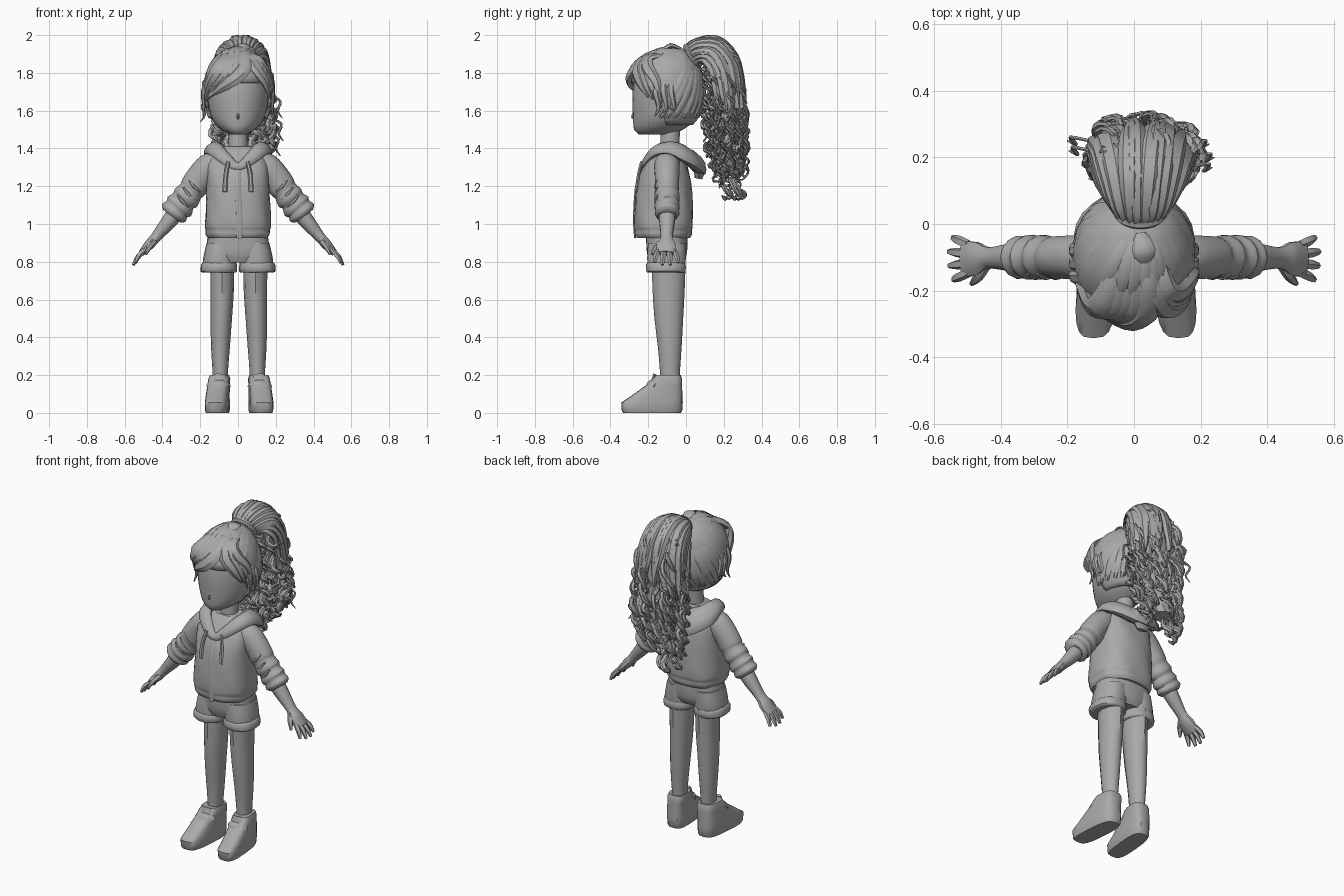
import bpy, bmesh, math, random
from mathutils import Vector

random.seed(4)
grey = bpy.data.materials.new("plain_grey")
grey.diffuse_color = (0.4, 0.4, 0.4, 1)
FAR = Vector((0, -50, 1))


def spline(pts, sub, closed=False):
    """Smoothly resample a list of equal-length tuples."""
    n, out = len(pts), []
    for i in range(n if closed else n - 1):
        k = [(i + j) % n if closed else min(max(i + j, 0), n - 1) for j in (-1, 0, 1, 2)]
        for s in range(sub):
            t = s / sub
            out.append(tuple(0.5 * (2 * b + (c - a) * t + (2 * a - 5 * b + 4 * c - d) * t * t
                                    + (3 * b - a - 3 * c + d) * t ** 3)
                             for a, b, c, d in zip(*(pts[m] for m in k))))
    return out if closed else out + [tuple(pts[-1])]


def skin(bm, rings, closed=False):
    n = len(rings[0])
    vs = [[bm.verts.new(p) for p in r] for r in rings]
    for i in range(len(vs) if closed else len(vs) - 1):
        a, b = vs[i], vs[(i + 1) % len(vs)]
        for j in range(n):
            bm.faces.new((a[j], a[(j + 1) % n], b[(j + 1) % n], b[j]))
    if not closed:
        bm.faces.new(vs[0][::-1])
        bm.faces.new(vs[-1])


def loft(bm, secs, n=20, e=2.0, sub=2, fold=0.0, waves=7, shear=0.0):
    """Stack of level sections (z, cx, cy, rx, ry), optionally with soft folds."""
    rings = []
    for z, cx, cy, rx, ry in spline(secs, sub):
        ring = []
        for j in range(n):
            a = 2 * math.pi * j / n
            c, s = math.cos(a), math.sin(a)
            f = 1 + fold * math.sin(waves * a + 25 * z)
            x = math.copysign(abs(c) ** (2 / e), c) * max(rx, .001) * f
            y = math.copysign(abs(s) ** (2 / e), s) * max(ry, .001) * f
            ring.append((cx + x - shear * y, cy + y, z))
        rings.append(ring)
    skin(bm, rings)


def tube(bm, pts, n=6, sub=3, centre=FAR, closed=False):
    """Sweep along (x, y, z, width, thickness); thickness points away from centre."""
    p = spline(pts, sub, closed)
    rings, m = [], len(p)
    for i, q in enumerate(p):
        c = Vector(q[:3])
        a, b = (p[i - 1], p[(i + 1) % m]) if closed else (p[max(i - 1, 0)], p[min(i + 1, m - 1)])
        t = (Vector(b[:3]) - Vector(a[:3])).normalized()
        side = t.cross(c - centre).normalized()
        out = side.cross(t)
        rings.append([c + side * math.cos(2 * math.pi * j / n) * q[3]
                      + out * math.sin(2 * math.pi * j / n) * q[4] for j in range(n)])
    skin(bm, rings, closed)


def finish(name, bm, angle=40):
    bmesh.ops.recalc_face_normals(bm, faces=bm.faces)
    me = bpy.data.meshes.new(name)
    bm.to_mesh(me)
    bm.free()
    me.materials.append(grey)
    ob = bpy.data.objects.new(name, me)
    bpy.context.collection.objects.link(ob)
    bpy.ops.object.select_all(action='DESELECT')
    ob.select_set(True)
    bpy.context.view_layer.objects.active = ob
    bpy.ops.object.shade_smooth_by_angle(angle=math.radians(angle))
    return ob


# Head, nose and neck
bm = bmesh.new()
loft(bm, [(1.475, 0, -.16, .045, .09), (1.50, 0, -.145, .09, .13), (1.55, 0, -.115, .135, .165),
          (1.62, 0, -.10, .156, .183), (1.70, 0, -.10, .163, .183), (1.80, 0, -.10, .15, .165),
          (1.88, 0, -.09, .105, .12), (1.92, 0, -.08, .02, .02)], n=28)
tube(bm, [(0, -.274, 1.60, .003, .003), (0, -.284, 1.567, .007, .008), (0, -.272, 1.555, .004, .004)])
finish("head", bm)
bm = bmesh.new()
loft(bm, [(1.30, 0, -.09, .06, .058), (1.38, 0, -.088, .052, .052), (1.54, 0, -.08, .05, .053)], n=14)
finish("neck", bm)

# Hair cap, open over the face
bm = bmesh.new()
loft(bm, [(1.525, 0, -.095, .115, .13), (1.58, 0, -.09, .157, .167), (1.66, 0, -.098, .18, .188),
          (1.75, 0, -.10, .182, .193), (1.83, 0, -.095, .160, .172), (1.89, 0, -.085, .115, .13),
          (1.925, 0, -.07, .06, .07), (1.935, 0, -.06, .002, .002)], n=44, fold=.012, waves=9)
gone = [f for f in bm.faces if len(f.verts) > 4 and f.calc_center_median().z < 1.6]
gone += [f for f in bm.faces if f.calc_center_median().y < -.12 - .5 * max(0, f.calc_center_median().z - 1.6)
         and f.calc_center_median().z < 1.76]
bmesh.ops.delete(bm, geom=list(set(gone)), context='FACES')
cap = finish("hair_cap", bm)
sol = cap.modifiers.new("thickness", 'SOLIDIFY')
sol.thickness = .012

# Broad locks combed back over the cap to the tie
bm = bmesh.new()
HEAD = Vector((0, -.1, 1.68))
tie = Vector((.1, .48, .72)).normalized()
for i in range(22):
    a = 2 * math.pi * i / 22 + random.uniform(-.1, .1)
    el = .75 if math.sin(a) < -.6 else (.15 if math.sin(a) < -.3 else -.62)
    start = Vector((math.cos(a) * math.cos(el), math.sin(a) * math.cos(el), math.sin(el)))
    pts = []
    for k in range(7):
        d = start.lerp(tie, k / 6).normalized()
        w = .026 * math.sin(math.pi * (.12 + .7 * k / 6))
        pts.append((d.x * .182, -.095 + d.y * .194, 1.70 + d.z * .232, w, .009))
    tube(bm, pts, centre=HEAD)
finish("combed_locks", bm)

# Fringe parted off-centre, temple locks and crown tuft
bm = bmesh.new()
for i in range(5):
    k = i / 4
    tube(bm, [(.035 - .07 * k, -.06, 1.91 - .005 * k, .01, .01), (.045 - .11 * k, -.17, 1.907 - .015 * k, .03, .014),
              (.04 - .145 * k, -.26 + .01 * k, 1.845 - .01 * k, .042, .02),
              (-.01 - .125 * k, -.296 + .06 * k, 1.78, .042, .022),
              (-.08 - .08 * k, -.27 + .09 * k, 1.73 - .01 * k, .03, .018),
              (-.14 - .04 * k, -.225 + .085 * k, 1.68 - .04 * k, .004, .004)], centre=HEAD)
for i in range(4):
    k = i / 3
    tube(bm, [(.04 + .03 * k, -.06, 1.91 - .01 * k, .01, .01), (.06 + .04 * k, -.19, 1.892 - .01 * k, .03, .014),
              (.095 + .04 * k, -.255 + .05 * k, 1.825, .036, .022),
              (.145 + .03 * k, -.24 + .08 * k, 1.75, .028, .02),
              (.168 + .02 * k, -.2 + .07 * k, 1.67 - .03 * k, .004, .004)], centre=HEAD)
for s in (-1, 1):
    for i in range(3):
        y = -.16 + .04 * i
        tube(bm, [(s * .15, y, 1.79, .02, .01), (s * .184, y, 1.70, .02, .012),
                  (s * .18, y + .015, 1.62, .012, .008),
                  (s * .185, y - .005, 1.57 + .02 * i, .003, .003)], centre=HEAD)
tube(bm, [(.03, -.12, 1.92, .02, .012), (.03, -.08, 1.945, .035, .012), (.02, -.03, 1.925, .02, .012)], centre=HEAD)
finish("fringe", bm)

# Ponytail: hidden core, smooth upper strands, curly ringlets
axis = spline([(.02, .02, 1.87, .06, .05), (.02, .1, 1.91, .11, .09), (.02, .18, 1.85, .14, .10),
               (.02, .205, 1.70, .16, .105), (.02, .212, 1.55, .17, .107), (.02, .22, 1.40, .15, .10),
               (-.02, .235, 1.27, .11, .085), (-.06, .245, 1.18, .06, .06)], 10)


def on_tail(t, a, f):
    i = min(max(int(t * (len(axis) - 1)), 1), len(axis) - 2)
    x, y, z, rx, ry = axis[i]
    d = Vector(axis[i + 1][:3]) - Vector(axis[i - 1][:3])
    nrm = Vector((0, -d.z, d.y)).normalized()
    return Vector((x, y, z)) + Vector((math.cos(a) * rx * f, 0, 0)) + nrm * math.sin(a) * ry * f


bm = bmesh.new()
skin(bm, [[on_tail(.015 + .86 * k / 24, 2 * math.pi * j / 18, (.82 if k < 10 else .6) + .05 * (j % 2))
           for j in range(18)] for k in range(25)])
for i in range(16):
    a = -.5 + (math.pi + 1) * i / 15
    e = random.uniform(-1.5, 1.5)
    tube(bm, [(*on_tail((k + e * k / 10) / 20, a + .02 * e * k, .93), w, .017) for k, w in
              zip((.4, 2, 4, 6, 8, 10), (.008, .022, .032, .034, .028, .005))], centre=Vector((.02, .1, 1.75)))
finish("ponytail", bm)

bm = bmesh.new()
for i in range(64):
    a = 2 * math.pi * i / 64 + random.uniform(-.2, .2)
    t0 = random.uniform(.22, .62)
    t1 = min(t0 + random.uniform(.3, .5), random.uniform(.82, .99))
    amp, turns, ph = random.uniform(.014, .026), random.uniform(2.2, 4), random.uniform(0, 6)
    f, pts = random.uniform(.55, 1.03), []
    for k in range(29):
        u = k / 28
        w = ph + 2 * math.pi * turns * u
        p = on_tail(t0 + (t1 - t0) * u, a, f)
        p += Vector((math.cos(w), math.sin(w), .4 * math.sin(w + 1))) * amp
        p.z += (t0 + (t1 - t0) * u) % (1 / 69) * -.9
        r = .4 + .6 * math.sin(math.pi * (.1 + .88 * u))
        pts.append((*p, .017 * r, .009 * r))
    tube(bm, pts, n=5, sub=1)
for x, y in ((-.06, .28), (-.09, .21), (-.02, .26)):   # loose end curls
    tube(bm, [(x, y - .03, 1.24, .012, .01), (x + .02, y, 1.18, .02, .014), (x - .01, y + .03, 1.155, .02, .014),
              (x - .02, y, 1.135, .015, .012), (x, y - .02, 1.15, .004, .004)])
for x, y, z in ((.2, .17, 1.62), (.205, .2, 1.5), (.19, .24, 1.42), (-.16, .22, 1.72), (-.165, .25, 1.6)):
    d = math.copysign(1, x)   # flyaway wisps at the sides
    tube(bm, [(x - d * .03, y, z + .06, .006, .005), (x + d * .025, y + .01, z + .03, .007, .006),
              (x + d * .01, y - .01, z - .02, .007, .006), (x + d * .035, y, z - .06, .002, .002)])
finish("ringlets", bm)
bm = bmesh.new()
tube(bm, [(.02 + .065 * math.cos(a), .035 - .035 * math.sin(a), 1.89 + .05 * math.sin(a), .016, .016)
          for a in [k * math.pi / 5 for k in range(10)]], centre=Vector((.02, -.3, 1.6)), closed=True)
finish("hair_tie", bm)

# Jacket body with hem, front placket, pocket welts and drawstrings
bm = bmesh.new()
loft(bm, [(.925, 0, -.118, .155, .138), (.945, 0, -.118, .170, .15), (.97, 0, -.118, .170, .15),
          (.99, 0, -.118, .175, .155), (1.10, 0, -.118, .170, .153), (1.22, 0, -.115, .166, .143),
          (1.31, 0, -.108, .168, .115), (1.37, 0, -.10, .135, .085), (1.41, 0, -.09, .085, .06)],
     n=40, e=2.5, fold=.016, waves=7)
tube(bm, [(.008, -.269, .925, .016, .007), (.008, -.274, 1.0, .016, .007), (.005, -.272, 1.1, .016, .007),
          (0, -.26, 1.22, .016, .007), (0, -.226, 1.31, .016, .007)])
for s in (-1, 1):
    tube(bm, [(s * .05, -.235, 1.33, .010, .008), (s * .065, -.252, 1.26, .012, .009),
              (s * .07, -.264, 1.17, .013, .009)])
finish("jacket_body", bm)

# Hood: rolled collar that meets at the front and hangs at the back
bm = bmesh.new()
half = [(.06, -.205, 1.34, .034, .022), (.115, -.155, 1.39, .042, .025), (.135, -.08, 1.40, .05, .03),
        (.11, .0, 1.365, .07, .035)]
ring = [(0, -.228, 1.305, .022, .015)] + half + [(0, .045, 1.325, .085, .04)]
ring += [(-x, y, z, w, t) for x, y, z, w, t in half[::-1]]
tube(bm, ring, n=10, sub=4, centre=Vector((0, -.09, 1.2)), closed=True)
tube(bm, [(0, .02, 1.38, .09, .02), (0, .07, 1.31, .09, .035), (0, .065, 1.24, .03, .02)], n=8,
     centre=Vector((0, -.2, 1.3)))
finish("hood", bm)

# Arms, hands and pushed-up sleeves
for s, label in ((-1, "left"), (1, "right")):
    bm = bmesh.new()
    tube(bm, [(s * x, -.10, z, w, t) for x, z, w, t in (
        (.10, 1.345, .05, .06), (.15, 1.305, .072, .068), (.20, 1.25, .072, .066), (.235, 1.195, .073, .064),
        (.25, 1.175, .066, .061), (.275, 1.14, .076, .068), (.29, 1.122, .067, .06), (.31, 1.095, .08, .068),
        (.323, 1.08, .070, .062), (.34, 1.058, .077, .066), (.352, 1.042, .055, .052))], n=14)
    for k in range(3):   # shallow creases across the sleeve
        x, z = .23 + .03 * k, 1.2 - .04 * k
        tube(bm, [(s * (x + .03), -.15, z + .035, .004, .004), (s * (x + .005), -.16, z, .01, .009),
                  (s * (x - .03), -.15, z - .03, .004, .004)])
    finish(label + "_sleeve", bm)

    bm = bmesh.new()
    tube(bm, [(s * .30, -.10, 1.10, .045, .045), (s * .36, -.10, 1.02, .042, .044),
              (s * .435, -.102, .93, .028, .033), (s * .47, -.104, .89, .027, .052),
              (s * .512, -.106, .845, .017, .055)], n=10)
    for k in range(4):
        y = -.062 - .028 * k
        d = .03 * (1.5 - k) / 1.5
        drop = (.012, 0, .002, .014)[k]
        tube(bm, [(s * .498, y, .86, .014, .014), (s * (.532 - drop / 2), y + d * .4, .825 + drop / 2, .014, .015),
                  (s * (.556 - drop), y + d * .7, .782 + drop, .008, .009)], n=5)
    tube(bm, [(s * .445, -.12, .91, .018, .016), (s * .468, -.158, .88, .016, .015),
              (s * .488, -.18, .84, .007, .007)], centre=Vector((0, 0, -20)))
    finish(label + "_arm_and_hand", bm)

# Shorts: seat plus two turned-up legs
bm = bmesh.new()
loft(bm, [(.795, 0, -.104, .12, .085), (.83, 0, -.102, .15, .102), (.87, 0, -.102, .165, .108),
          (.92, 0, -.102, .162, .11), (1.0, 0, -.105, .15, .11)], n=24, e=2.5, fold=.01)
for s in (-1, 1):
    loft(bm, [(.765, s * .098, -.105, .088, .098), (.82, s * .096, -.103, .088, .104),
              (.90, s * .086, -.10, .080, .102)], n=18, e=2.3)
    loft(bm, [(.742, s * .10, -.106, .084, .094), (.75, s * .102, -.106, .096, .105),
              (.785, s * .101, -.106, .095, .105), (.798, s * .10, -.106, .084, .094)], n=18, e=2.3, fold=.015)
finish("shorts", bm)

# Legs and shoes
for s, label in ((-1, "left"), (1, "right")):
    h = .006   # the stance sits slightly to one side
    bm = bmesh.new()
    loft(bm, [(z, s * x + h * .7, y, rx, ry) for z, x, y, rx, ry in (
        (.14, .098, -.085, .040, .05), (.22, .098, -.085, .041, .053), (.35, .097, -.086, .050, .063),
        (.50, .093, -.091, .057, .076), (.65, .088, -.092, .062, .085), (.80, .088, -.092, .064, .09))], n=12)
    finish(label + "_leg", bm)
    bm = bmesh.new()
    loft(bm, [(z, s * x + h, y, rx, ry) for z, x, y, rx, ry in (
        (0, .115, -.18, .056, .152), (.012, .115, -.18, .061, .16), (.055, .115, -.18, .062, .163),
        (.085, .114, -.158, .060, .14), (.12, .111, -.134, .059, .114), (.155, .108, -.11, .057, .09),
        (.18, .105, -.098, .057, .077), (.20, .104, -.094, .05, .066))], n=20, e=3.3, sub=1, shear=s * .08)
    tube(bm, [(s * x + h, y, z, w, t) for x, y, z, w, t in (      # strap
        (.055, -.16, .15, .02, .006), (.085, -.19, .16, .022, .008), (.13, -.19, .16, .022, .008),
        (.165, -.16, .15, .02, .006))], centre=Vector((s * .108, -.1, .05)))
    tube(bm, [(s * .105 + h, -.18, .15, .035, .012), (s * .103 + h, -.165, .205, .03, .01)])   # tongue
    finish(label + "_shoe", bm, 35)
